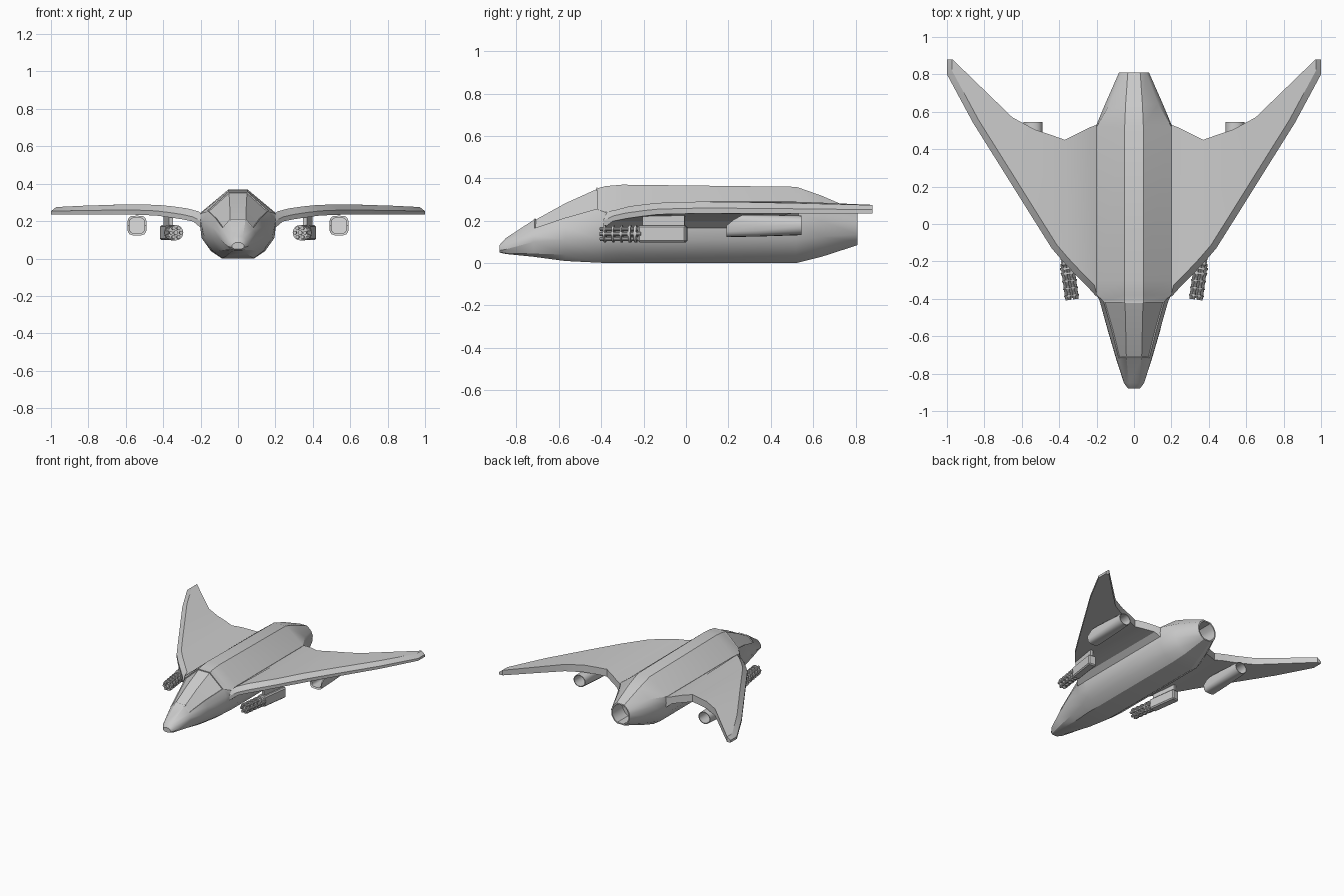
import bpy, bmesh
from math import cos, sin, pi, radians, copysign
from mathutils import Matrix, Vector

if "Cube" in bpy.data.objects:
    bpy.data.objects.remove(bpy.data.objects["Cube"])


def finish(bm, name, mirror=False, angle=30):
    bmesh.ops.recalc_face_normals(bm, faces=bm.faces[:])
    me = bpy.data.meshes.new(name)
    bm.to_mesh(me)
    bm.free()
    ob = bpy.data.objects.new(name, me)
    bpy.context.collection.objects.link(ob)
    bpy.ops.object.select_all(action='DESELECT')
    ob.select_set(True)
    bpy.context.view_layer.objects.active = ob
    bpy.ops.object.shade_smooth_by_angle(angle=radians(angle))
    if mirror:
        ob.modifiers.new("Mirror", 'MIRROR')
    return ob


def loft(rings):
    """Closed rings joined by quads and capped; returns bmesh and face grid."""
    bm = bmesh.new()
    vs = [[bm.verts.new(p) for p in r] for r in rings]
    n = len(vs[0])
    grid = [[bm.faces.new((a[i], a[(i + 1) % n], b[(i + 1) % n], b[i]))
             for i in range(n)] for a, b in zip(vs, vs[1:])]
    bm.faces.new(vs[0])
    bm.faces.new(vs[-1])
    bmesh.ops.recalc_face_normals(bm, faces=bm.faces[:])
    return bm, grid


def hollow(ring, scale, dy):
    """Rim ring and deep ring that make an open duct."""
    c = sum((Vector(p) for p in ring), Vector()) / len(ring)
    rim = [c + (Vector(p) - c) * scale for p in ring]
    return [rim, [p + Vector((0, dy, 0)) for p in rim]]


# Fuselage: half sections (y, then x,z pairs from top edge to belly edge)
sections = [
    (-0.88, .014, .085, .026, .078, .032, .07, .032, .06, .024, .053, .012, .05),
    (-0.85, .026, .118, .044, .10, .054, .085, .054, .065, .038, .047, .02, .043),
    (-0.72, .040, .203, .082, .155, .094, .13, .096, .10, .072, .045, .045, .03),
    (-0.57, .045, .284, .122, .203, .138, .17, .14, .11, .105, .04, .065, .01),
    (-0.41, .05, .355, .165, .25, .184, .20, .178, .11, .135, .04, .083, .002),
    (-0.38, .05, .363, .20, .24, .20, .20, .183, .11, .138, .04, .085, .001),
    (-0.30, .05, .37, .20, .245, .205, .20, .195, .11, .145, .04, .085, 0),
    (0.52, .05, .36, .20, .245, .205, .20, .195, .11, .145, .04, .085, 0),
    (0.64, .045, .318, .13, .25, .155, .20, .152, .125, .11, .06, .06, .03),
    (0.81, .033, .245, .065, .215, .08, .18, .076, .135, .055, .103, .03, .085),
]
rings = []
for y, *c in sections:
    half = [(c[i], y, c[i + 1]) for i in range(0, 12, 2)]
    rings.append(half + [(-x, y, z) for x, y, z in reversed(half)])
rings += hollow(rings[-1], 0.88, -0.13)
bm, grid = loft(rings)
# Canopy glass: sunken panel with a thin frame
glass = [grid[r][i] for r in (2, 3) for i in (0, 11, 10)]
bmesh.ops.inset_region(bm, faces=glass, thickness=0.010, depth=0.005)
bmesh.ops.inset_region(bm, faces=glass, thickness=0.003, depth=-0.007)
finish(bm, "fuselage")

# Wings: leading edge x,y / trailing edge x,y / top z, bottom z
stations = [
    (.20, -.39, .20, .53, .243, .165), (.24, -.345, .24, .515, .252, .198),
    (.30, -.285, .30, .485, .268, .21), (.38, -.20, .37, .45, .279, .222),
    (.44, -.13, .44, .475, .285, .23), (.55, .045, .53, .505, .29, .234),
    (.67, .237, .65, .57, .288, .235), (.86, .54, .80, .715, .282, .235),
    (1.0, .80, .965, .875, .275, .235), (1.0, .88, .97, .88, .275, .235),
]
rings = []
for x, y, tx, ty, zt, zb in stations:
    inner_y = min(y + .018, ty - .001)
    rings.append([(x, y, zb), (x, y, zb + .45 * (zt - zb)),
                  (max(x - .028, .2), inner_y, zt), (tx, ty, zt), (tx, ty, zb)])
bm, _ = loft(rings)
finish(bm, "wings", mirror=True, angle=20)


# Engine pods: rounded-box intake blending to a round exhaust
def pod_ring(y, cz, rz, p, slant=0):
    pts = []
    for k in range(20):
        a = 2 * pi * k / 20
        x = copysign(abs(cos(a)) ** p, cos(a)) * .051
        z = cz + copysign(abs(sin(a)) ** p, sin(a)) * rz
        pts.append((.54 + x, y + slant * max(0, z - .185), z))
    return pts


front = pod_ring(.19, .176, .053, .55, 1.8)
back = pod_ring(.545, .178, .046, 1)
rings = hollow(front, .78, .12)[::-1] + [front, pod_ring(.33, .177, .052, .65), back]
rings += hollow(back, .88, -.12)
bm, _ = loft(rings)
finish(bm, "engine_pods", mirror=True)

# Rotary guns, toed inward: local frame is centred on the housing
toe = Matrix.Translation((.372, -.11, .138)) @ Matrix.Rotation(radians(-8), 4, 'Z')


def box(bm, centre, size):
    m = toe @ Matrix.Translation(centre) @ Matrix.Diagonal((*size, 1))
    return bmesh.ops.create_cube(bm, size=1, matrix=m)["verts"]


def rod(bm, x, z, y0, y1, r, n):
    m = toe @ Matrix.Translation((x, (y0 + y1) / 2, z)) @ Matrix.Rotation(pi / 2, 4, 'X')
    bmesh.ops.create_cone(bm, cap_ends=True, segments=n, radius1=r, radius2=r,
                          depth=abs(y1 - y0), matrix=m)


bm = bmesh.new()
body = box(bm, (0, 0, 0), (.062, .23, .08))
edges = list({e for v in body for e in v.link_edges})
bmesh.ops.bevel(bm, geom=edges, offset=.008, segments=1, affect='EDGES')
finish(bm, "gun_housings", mirror=True)

bm = bmesh.new()
box(bm, (0, .005, .065), (.022, .20, .07))
finish(bm, "gun_pylons", mirror=True)

bm = bmesh.new()
rod(bm, 0, 0, -.29, -.10, .012, 10)
for k in range(6):
    rod(bm, .027 * cos(k * pi / 3), .027 * sin(k * pi / 3), -.297, -.10, .0095, 10)
for y, w in ((-.275, .008), (-.235, .008), (-.195, .008), (-.155, .012), (-.128, .012)):
    rod(bm, 0, 0, y - w / 2, y + w / 2, .041, 16)
finish(bm, "gun_barrels", mirror=True)
